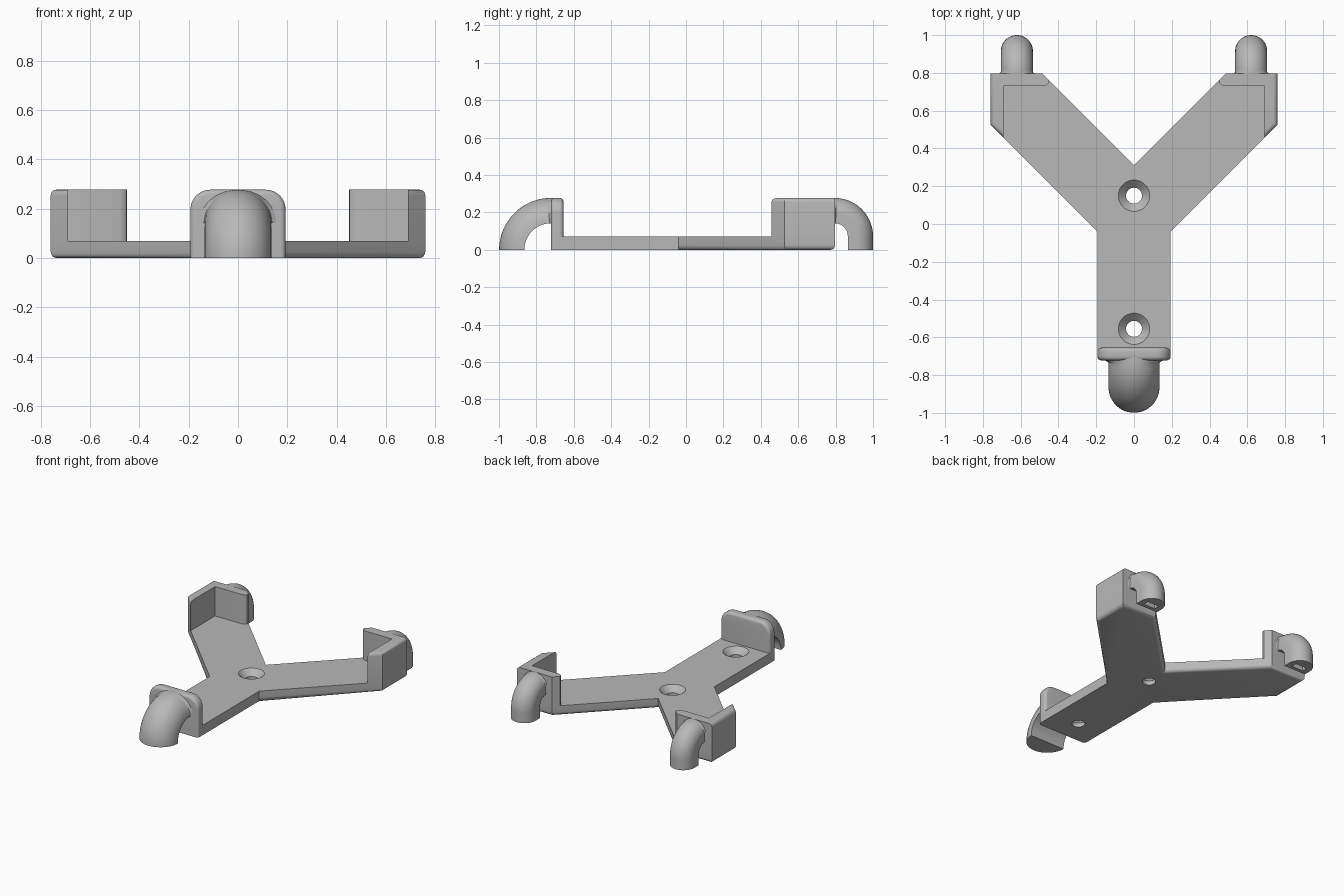
import bpy, bmesh, math
from mathutils import Vector

cube = bpy.data.objects.get("Cube")
if cube:
    bpy.data.objects.remove(cube, do_unlink=True)

grey = bpy.data.materials.new("plain grey")
grey.use_nodes = True
grey.diffuse_color = (0.48, 0.48, 0.48, 1)
grey.node_tree.nodes["Principled BSDF"].inputs["Base Color"].default_value = (0.48, 0.48, 0.48, 1)

THICK, TOP = 0.07, 0.277


def finish(bm, name):
    bmesh.ops.recalc_face_normals(bm, faces=bm.faces)
    mesh = bpy.data.meshes.new(name)
    bm.to_mesh(mesh)
    bm.free()
    mesh.materials.append(grey)
    ob = bpy.data.objects.new(name, mesh)
    bpy.context.collection.objects.link(ob)
    return ob


def select(ob):
    bpy.ops.object.select_all(action='DESELECT')
    ob.select_set(True)
    bpy.context.view_layer.objects.active = ob


def smooth(ob):
    select(ob)
    bpy.ops.object.shade_smooth_by_angle(angle=math.radians(35))


def cut(ob, cutter):
    select(ob)
    mod = ob.modifiers.new("cut", 'BOOLEAN')
    mod.operation, mod.solver, mod.object = 'DIFFERENCE', 'EXACT', cutter
    bpy.ops.object.modifier_apply(modifier=mod.name)
    bpy.data.objects.remove(cutter, do_unlink=True)


def prism(outline, z0, z1):
    """Upright extrusion of a plan outline."""
    bm = bmesh.new()
    face = bm.faces.new([bm.verts.new((x, y, z0)) for x, y in outline])
    up = bmesh.ops.extrude_face_region(bm, geom=[face])["geom"]
    bmesh.ops.translate(bm, vec=(0, 0, z1 - z0),
                        verts=[v for v in up if isinstance(v, bmesh.types.BMVert)])
    return bm


def round_edges(bm, radius, rule):
    """Fillet the edges whose two end points satisfy the rule."""
    edges = [e for e in bm.edges if rule(e.verts[0].co, e.verts[1].co)]
    bmesh.ops.bevel(bm, geom=edges, offset=radius, offset_type='OFFSET',
                    segments=5, profile=0.5, affect='EDGES', clamp_overlap=True)


def lathe(profile, x, y, name, steps=48):
    """Closed solid of revolution about a vertical axis."""
    bm = bmesh.new()
    rings = []
    for r, z in profile:
        rings.append([bm.verts.new((x + r * math.cos(2 * math.pi * i / steps),
                                    y + r * math.sin(2 * math.pi * i / steps), z))
                      for i in range(steps)])
    for a, b in zip(rings, rings[1:]):
        for i in range(steps):
            j = (i + 1) % steps
            bm.faces.new((a[i], a[j], b[j], b[i]))
    bm.faces.new(rings[0])
    bm.faces.new(rings[-1])
    return finish(bm, name)


# Y-shaped base plate, lower edges of the two arms rounded
half = [(0.193, -0.7), (0.193, -0.04), (0.76, 0.527), (0.76, 0.797), (0.487, 0.797)]
outline = half + [(0, 0.31)] + [(-x, y) for x, y in reversed(half)]
bm = prism(outline, 0, THICK)
round_edges(bm, 0.025, lambda a, b: max(a.z, b.z) < 0.01 and min(a.y, b.y) > -0.1
            and abs(a.y - b.y) + abs(a.x - b.x) > 0.01)
plate = finish(bm, "base_plate")

# Countersunk screw holes
for y in (0.15, -0.555):
    cut(plate, lathe([(0.042, -0.05), (0.042, 0.03), (0.083, THICK), (0.083, 0.1)],
                     0, y, "screw_hole_cutter"))
smooth(plate)

# Front end wall with rounded shoulders
bm = prism([(-0.193, -0.722), (0.193, -0.722), (0.193, -0.655), (-0.193, -0.655)], 0, TOP)
bm.edges.ensure_lookup_table()
shoulders = [e for e in bm.edges
             if min(v.co.z for v in e.verts) > 0.2
             and abs(e.verts[0].co.y - e.verts[1].co.y) > 0.05]
bmesh.ops.bevel(bm, geom=shoulders, offset=0.08, segments=8, profile=0.5, affect='EDGES')
round_edges(bm, 0.02, lambda a, b: abs(a.y - b.y) < 0.001 and max(a.z, b.z) > 0.01)
smooth(finish(bm, "front_wall"))

# Corner walls at the arm ends
corner = [(0.76, 0.797), (0.487, 0.797), (0.451, 0.761), (0.453, 0.745), (0.465, 0.735),
          (0.48, 0.73), (0.69, 0.73), (0.69, 0.457), (0.76, 0.527)]
for side, label in ((1, "left"), (-1, "right")):
    bm = prism([(side * x, y) for x, y in corner], THICK, TOP)
    round_edges(bm, 0.022, lambda a, b: min(a.z, b.z) > 0.2 and abs(a.x + b.x) / 2 > 0.71)
    smooth(finish(bm, label + "_corner_wall"))


def hook(name, x, y, out, zc, inner, outer, w, flare):
    """Rounded section swept through a quarter turn, then straight down to the ground."""
    section = [(w * math.cos(math.pi * i / 24), outer - w + w * math.sin(math.pi * i / 24))
               for i in range(25)]
    if outer - w > inner + 0.001:
        section = [(w, inner)] + section + [(-w, inner)]
    # stations: angle, shift along y, drop, widening at the root
    stations = [(0, -0.03, 0, flare)]
    turns = 28
    for i in range(turns + 1):
        t = math.pi / 2 * i / turns
        s = min(1, t * outer / (flare * 1.5))
        stations.append((t, 0, 0, flare * (1 - math.sqrt(1 - (1 - s) ** 2))))
    if zc > 0:
        stations.append((math.pi / 2, 0, zc, 0))
    bm = bmesh.new()
    rings = []
    for t, shift, drop, wide in stations:
        rings.append([bm.verts.new((x + u * (1 + wide / w),
                                    y + out * (shift + r * math.sin(t)),
                                    zc - drop + r * math.cos(t))) for u, r in section])
    n = len(section)
    for a, b in zip(rings, rings[1:]):
        for i in range(n):
            j = (i + 1) % n
            bm.faces.new((a[i], a[j], b[j], b[i]))
    bm.faces.new(rings[0])
    bm.faces.new(rings[-1])
    return finish(bm, name)


# Wide front hook and two slimmer rear hooks with a slot in the foot
smooth(hook("front_hook", 0, -0.722, -1, 0, 0.142, 0.277, 0.135, 0.02))
for side, label in ((1, "left"), (-1, "right")):
    x = side * 0.62
    rear = hook(label + "_rear_hook", x, 0.795, 1, 0.072, 0.07, 0.205, 0.085, 0.012)
    slot = [(x - 0.045, 0.89), (x + 0.045, 0.89), (x + 0.045, 0.93), (x - 0.045, 0.93)]
    cut(rear, finish(prism(slot, -0.02, 0.05), "slot_cutter"))
    smooth(rear)
